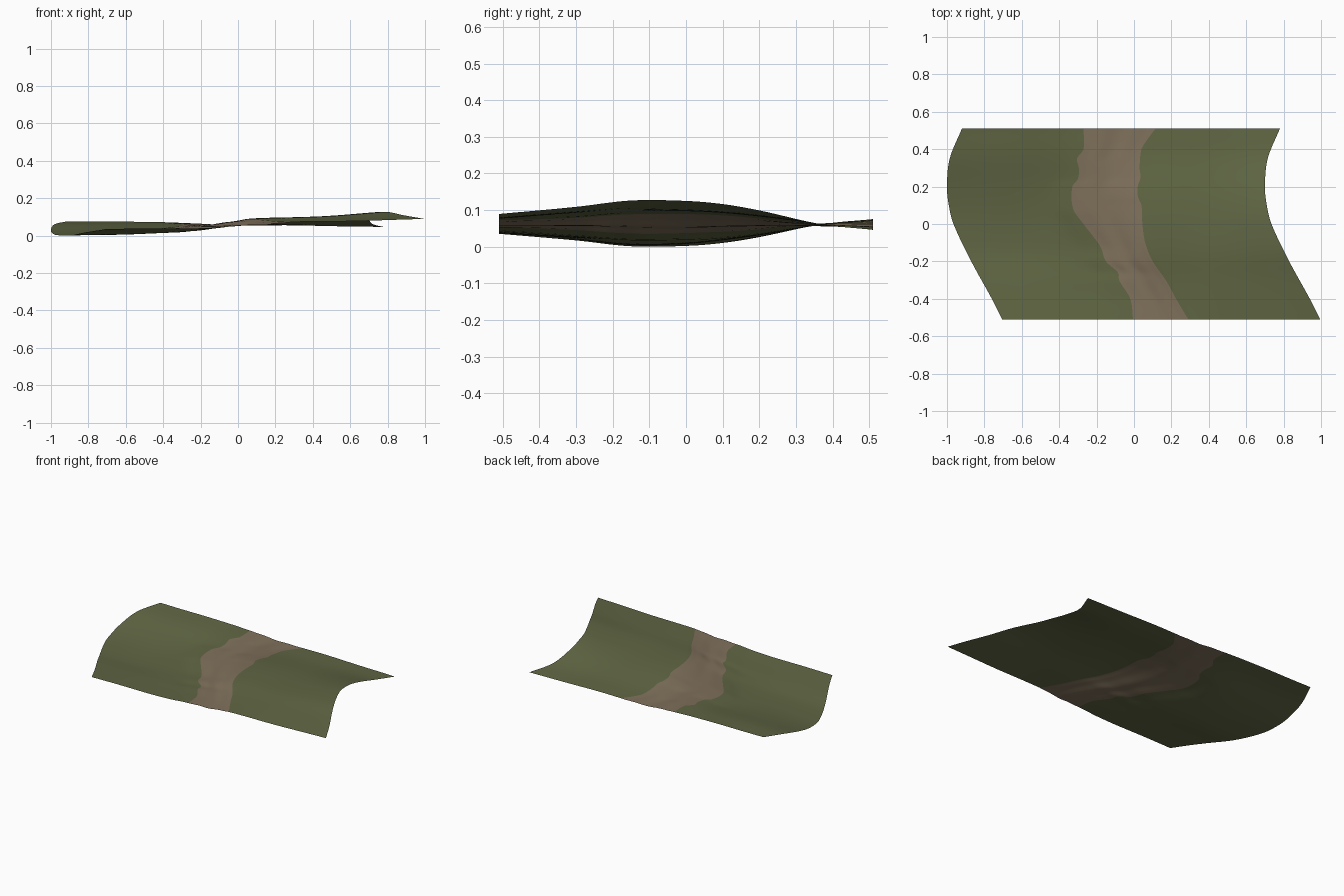
import bpy, bmesh, math

cube = bpy.data.objects.get("Cube")
if cube:
    bpy.data.objects.remove(cube, do_unlink=True)


def material(name, rgb):
    m = bpy.data.materials.new(name)
    m.use_nodes = True
    m.diffuse_color = (*rgb, 1)
    bsdf = m.node_tree.nodes["Principled BSDF"]
    bsdf.inputs["Base Color"].default_value = (*rgb, 1)
    bsdf.inputs["Roughness"].default_value = 0.9
    return m


def curve(points):
    """Smooth function through (position, value) points."""
    xs, vs = zip(*points)
    n = len(xs)
    slope = [(vs[min(i + 1, n - 1)] - vs[max(i - 1, 0)]) /
             (xs[min(i + 1, n - 1)] - xs[max(i - 1, 0)]) for i in range(n)]

    def f(x):
        i = max(0, min(n - 2, sum(x >= p for p in xs) - 1))
        h = xs[i + 1] - xs[i]
        t = (x - xs[i]) / h
        return ((1 + 2 * t) * (1 - t) ** 2 * vs[i] + t * (1 - t) ** 2 * h * slope[i]
                + t * t * (3 - 2 * t) * vs[i + 1] + t * t * (t - 1) * h * slope[i + 1])
    return f


# Plan outline: the right-hand border is the left-hand one shifted across
HALF = 0.51
WIDTH = 1.7
border = curve([(-.51, -.705), (-.4, -.76), (-.2, -.87), (0, -.965), (.1, -.99),
                (.2, -1.0), (.35, -.985), (.51, -.92)])
path_left = curve([(-.51, -.005), (-.4, -.02), (-.3, -.08), (-.26, -.085), (-.2, -.15),
                   (-.12, -.18), (0, -.27), (.08, -.325), (.2, -.33), (.24, -.3),
                   (.3, -.295), (.35, -.305), (.4, -.27), (.51, -.27)])
path_right = curve([(-.51, .29), (-.4, .225), (-.3, .17), (-.2, .1), (-.1, .06),
                    (0, .045), (.1, .04), (.15, .02), (.2, .02), (.25, .035),
                    (.3, .03), (.4, .04), (.45, .07), (.51, .115)])

# Relief: a cross slope that twists along the length
tilt = curve([(-.51, .026), (-.3, .044), (-.15, .06), (0, .059), (.1, .051),
              (.2, .035), (.37, 0), (.51, -.014)])
cross = curve([(0, -1), (.8, -.75), (1, -.4), (2, .45), (2.2, .55), (2.6, .72), (3, 1.08)])

# Strips of the ground: grass, path, grass (columns in each)
STRIPS = [20, 12, 20]
ROWS = 64
stations = [s + i / n for s, n in enumerate(STRIPS) for i in range(n)] + [3]


def ground_point(s, y):
    left = border(y)
    rails = [left, path_left(y), path_right(y), left + WIDTH]
    k = min(int(s), 2)
    x = rails[k] + (rails[k + 1] - rails[k]) * (s - k)
    z = .06 + tilt(y) * cross(s)
    inner = math.sin(math.pi * s / 3)
    z += .003 * inner * math.sin(11 * x + 3 * y) * math.cos(8 * y - 2 * x)
    if k == 1:  # worn tracks along the path
        z -= .004 * math.sin(math.pi * (s - 1)) * (1 + .6 * math.cos(4 * math.pi * (s - 1)))
    return x, y, z


bm = bmesh.new()
rows = []
for r in range(ROWS + 1):
    y = -HALF + 2 * HALF * r / ROWS
    rows.append([bm.verts.new(ground_point(s, y)) for s in stations])
for a, b in zip(rows, rows[1:]):
    for c in range(len(stations) - 1):
        face = bm.faces.new((a[c], a[c + 1], b[c + 1], b[c]))
        face.smooth = True
        face.material_index = 1 if 1 <= stations[c] < 2 else 0

# Rest the lowest point on the floor
low = min(v.co.z for v in bm.verts)
bmesh.ops.translate(bm, verts=bm.verts, vec=(0, 0, -low))

mesh = bpy.data.meshes.new("ground_with_path")
bm.to_mesh(mesh)
bm.free()
mesh.materials.append(material("grass_green", (.118, .135, .058)))
mesh.materials.append(material("dirt_brown", (.216, .165, .107)))
ground = bpy.data.objects.new("ground_with_path", mesh)
bpy.context.collection.objects.link(ground)
